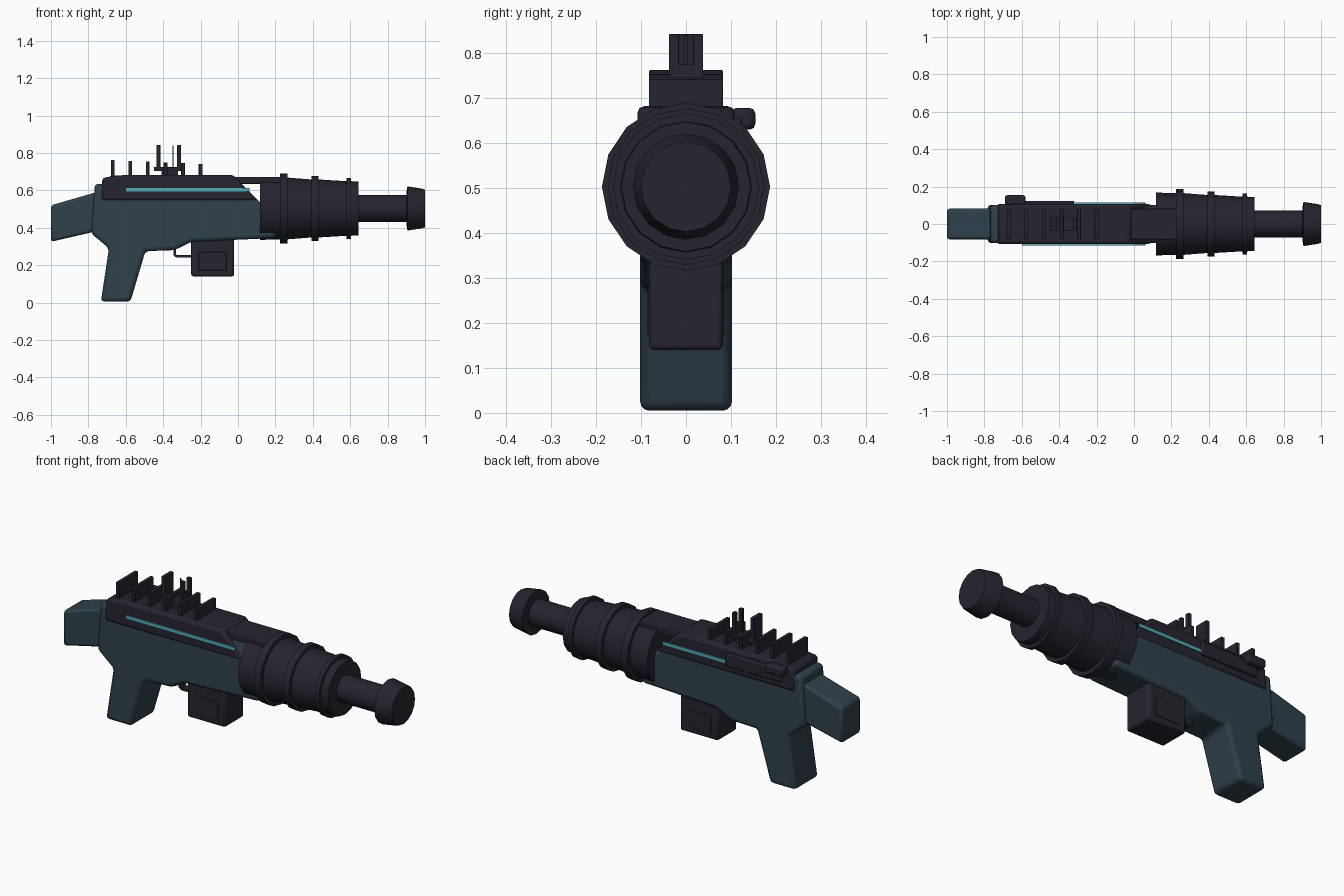
import bpy, bmesh, math
from mathutils import Matrix

cube = bpy.data.objects.get("Cube")
if cube:
    bpy.data.objects.remove(cube, do_unlink=True)


def material(name, rgb):
    m = bpy.data.materials.new(name)
    m.use_nodes = True
    m.diffuse_color = (*rgb, 1)
    bsdf = next(n for n in m.node_tree.nodes if n.type == 'BSDF_PRINCIPLED')
    bsdf.inputs["Base Color"].default_value = (*rgb, 1)
    return m


DARK = material("dark_metal", (0.019, 0.018, 0.029))
TEAL = material("slate_teal", (0.029, 0.052, 0.070))
GLOW = material("cyan_stripe", (0.09, 0.43, 0.51))


def finish(bm, name, mat, bevel=0, segments=2, angle=35):
    bmesh.ops.recalc_face_normals(bm, faces=bm.faces)
    mesh = bpy.data.meshes.new(name)
    bm.to_mesh(mesh)
    bm.free()
    mesh.materials.append(mat)
    ob = bpy.data.objects.new(name, mesh)
    bpy.context.collection.objects.link(ob)
    if bevel:
        mod = ob.modifiers.new("Bevel", 'BEVEL')
        mod.width, mod.segments = bevel, segments
        mod.limit_method = 'ANGLE'
        mod.angle_limit = math.radians(20)
    bpy.ops.object.select_all(action='DESELECT')
    ob.select_set(True)
    bpy.context.view_layer.objects.active = ob
    bpy.ops.object.shade_smooth_by_angle(angle=math.radians(angle))
    return ob


def slab(name, mat, points, y0, y1, bevel=0, segments=2):
    """Extrude a side outline (x, z) from y0 to y1."""
    bm = bmesh.new()
    face = bm.faces.new([bm.verts.new((x, y0, z)) for x, z in points])
    res = bmesh.ops.extrude_face_region(bm, geom=[face])
    moved = [v for v in res["geom"] if isinstance(v, bmesh.types.BMVert)]
    bmesh.ops.translate(bm, verts=moved, vec=(0, y1 - y0, 0))
    return finish(bm, name, mat, bevel, segments)


def box(name, mat, x, y, z, bevel=0):
    return slab(name, mat, [(x[0], z[0]), (x[1], z[0]), (x[1], z[1]), (x[0], z[1])],
                y[0], y[1], bevel)


def lathe(name, mat, profile, axis_z=0.503, sides=16):
    """Revolve (x, radius) pairs around the barrel axis, with end caps."""
    bm = bmesh.new()
    rings = []
    for x, r in profile:
        rings.append([bm.verts.new((x, r * math.cos(a), axis_z + r * math.sin(a)))
                      for a in (math.tau * i / sides for i in range(sides))])
    for a, b in zip(rings, rings[1:]):
        for i in range(sides):
            j = (i + 1) % sides
            bm.faces.new((a[i], a[j], b[j], b[i]))
    bm.faces.new(rings[0])
    bm.faces.new(rings[-1])
    return finish(bm, name, mat, angle=30)


# Receiver with pistol grip
slab("body", TEAL, [
    (-0.765, 0.635), (-0.785, 0.37), (-0.69, 0.29), (-0.733, 0.005), (-0.575, 0.005),
    (-0.495, 0.275), (-0.34, 0.28), (-0.25, 0.325), (0.2, 0.345),
    (0.2, 0.5), (0.13, 0.525), (0.02, 0.635)], -0.102, 0.102, 0.02, 3)

# Shoulder stock
slab("stock", TEAL, [(-1, 0.325), (-0.74, 0.385), (-0.74, 0.595), (-1, 0.52)],
     -0.082, 0.082, 0.014)

# Dark top cover, its bright stripes and the bridge to the barrel
slab("top_cover", DARK, [(-0.733, 0.545), (0.105, 0.545), (-0.025, 0.682),
                         (-0.61, 0.682), (-0.725, 0.667)], -0.108, 0.108, 0.015)
box("stripe_right", GLOW, (-0.6, 0.062), (-0.115, -0.107), (0.595, 0.613))
box("stripe_left", GLOW, (-0.35, 0.062), (0.107, 0.115), (0.595, 0.613))
box("barrel_bridge", DARK, (-0.04, 0.235), (-0.083, 0.083), (0.635, 0.671), 0.004)

# Charging slide on the left side
box("slide_rail", DARK, (-0.66, -0.32), (0.1, 0.124), (0.585, 0.655), 0.006)
box("slide_handle", DARK, (-0.69, -0.58), (0.1, 0.154), (0.63, 0.678), 0.012)

# Cooling fins
for i in range(6):
    x = -0.67 + 0.094 * i
    box(f"cooling_fin_{i + 1}", DARK, (x - 0.01, x + 0.01), (-0.082, 0.082),
        (0.66, 0.762 - 0.004 * i), 0.002)

# Sight
box("sight_foot", DARK, (-0.41, -0.32), (-0.03, 0.03), (0.67, 0.71))
box("sight_base", DARK, (-0.45, -0.285), (-0.038, 0.038), (0.703, 0.725), 0.003)
box("rear_sight", DARK, (-0.436, -0.415), (-0.038, 0.038), (0.715, 0.842), 0.002)
for side in (-1, 1):
    box("sight_prong_" + ("left" if side > 0 else "right"), DARK, (-0.325, -0.305),
        sorted((side * 0.016, side * 0.038)), (0.715, 0.842), 0.002)
box("sight_bridge", DARK, (-0.325, -0.305), (-0.038, 0.038), (0.715, 0.775))
box("sight_reticle", DARK, (-0.349, -0.344), (-0.004, 0.004), (0.72, 0.84))

# Magazine with side panels
box("magazine", DARK, (-0.25, -0.022), (-0.082, 0.082), (0.14, 0.36), 0.01)
for side in (-1, 1):
    box("magazine_panel_" + ("left" if side > 0 else "right"), DARK, (-0.21, -0.062),
        sorted((side * 0.08, side * 0.086)), (0.172, 0.27), 0.002)

# Trigger guard and trigger
slab("trigger_guard", DARK, [(-0.345, 0.29), (-0.345, 0.252), (-0.33, 0.24), (-0.245, 0.24),
                             (-0.245, 0.253), (-0.325, 0.253), (-0.332, 0.26),
                             (-0.332, 0.29)], -0.02, 0.02)

# Stepped barrel shroud
lathe("barrel_shroud", DARK, [
    (0.118, 0.168), (0.225, 0.165), (0.225, 0.187), (0.265, 0.187), (0.265, 0.165),
    (0.392, 0.155), (0.392, 0.174), (0.43, 0.174), (0.43, 0.155), (0.58, 0.146),
    (0.58, 0.163), (0.603, 0.163), (0.603, 0.146), (0.645, 0.144)])

# Inner barrel and flared muzzle
lathe("inner_barrel", DARK, [(0.6, 0.072), (0.93, 0.072)])
lathe("muzzle", DARK, [(0.902, 0.095), (0.906, 0.118), (0.985, 0.106), (1, 0.1)])
